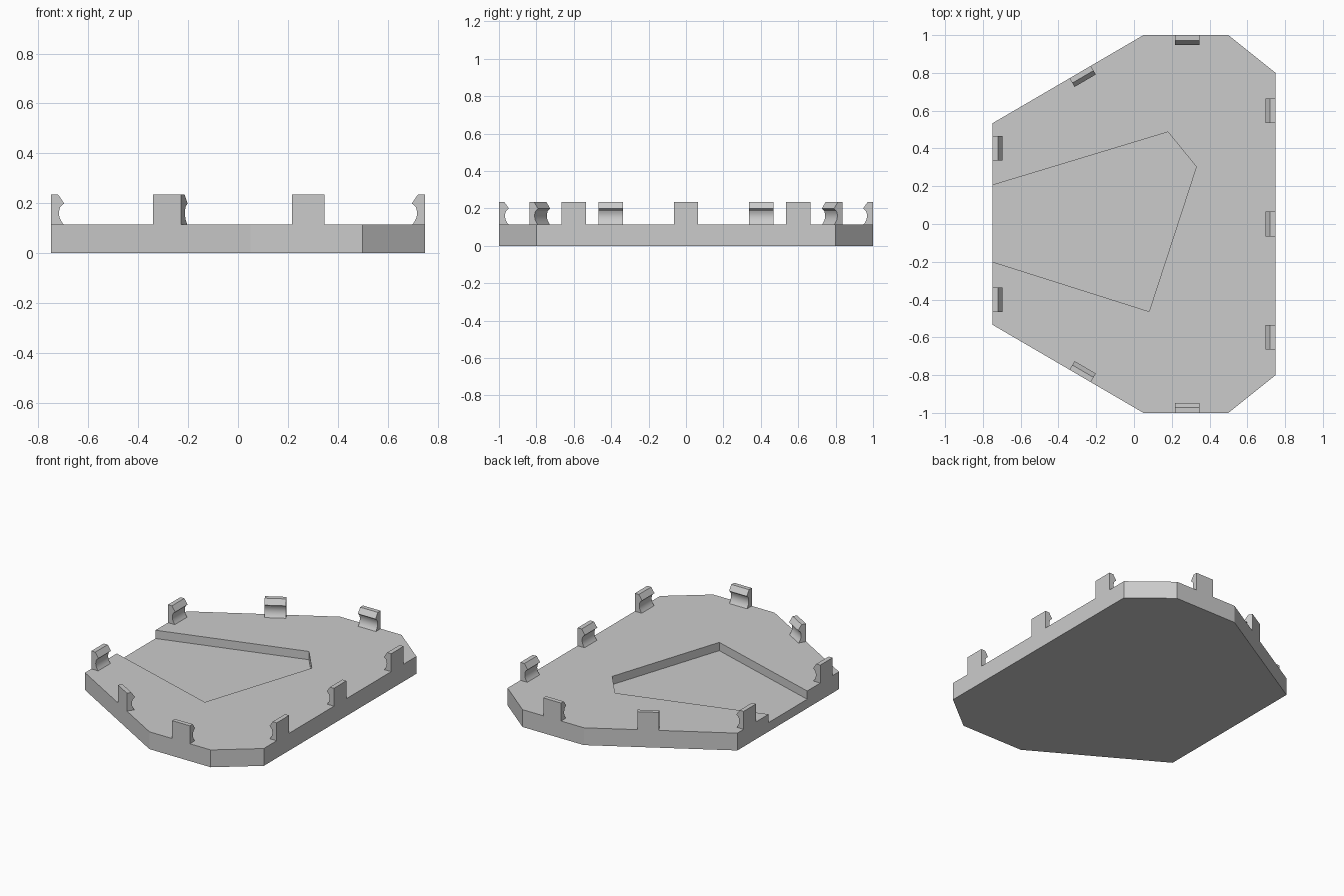
import bpy, bmesh, math
from mathutils import Vector

if "Cube" in bpy.data.objects:
    bpy.data.objects.remove(bpy.data.objects["Cube"], do_unlink=True)

grey = bpy.data.materials.new("light_grey")
grey.use_nodes = True
grey.diffuse_color = (0.6, 0.6, 0.6, 1)
grey.node_tree.nodes["Principled BSDF"].inputs["Base Color"].default_value = (0.6, 0.6, 0.6, 1)


def prism(name, points, offset):
    """Extrude a closed polygon along an offset vector."""
    bm = bmesh.new()
    face = bm.faces.new([bm.verts.new(p) for p in points])
    top = bmesh.ops.extrude_face_region(bm, geom=[face])["geom"]
    bmesh.ops.translate(bm, vec=offset, verts=[v for v in top if isinstance(v, bmesh.types.BMVert)])
    bmesh.ops.recalc_face_normals(bm, faces=bm.faces)
    mesh = bpy.data.meshes.new(name)
    bm.to_mesh(mesh)
    bm.free()
    mesh.materials.append(grey)
    obj = bpy.data.objects.new(name, mesh)
    bpy.context.collection.objects.link(obj)
    return obj


def activate(obj):
    bpy.ops.object.select_all(action="DESELECT")
    obj.select_set(True)
    bpy.context.view_layer.objects.active = obj


TOP, FLOOR = 0.115, 0.06

# Base plate: mirrored eight-sided outline
half = [(-0.75, 0.533), (0.05, 1), (0.5, 1), (0.75, 0.8)]
outline = half + [(x, -y) for x, y in reversed(half)]
plate = prism("base_plate", [(x, y, 0) for x, y in outline], (0, 0, TOP))

# Shallow pocket that runs out through the left-hand edge
pocket = [(-0.85, 0.175), (0.18, 0.487), (0.33, 0.303), (0.08, -0.463), (-0.85, -0.168)]
cutter = prism("pocket_cutter", [(x, y, FLOOR) for x, y in pocket], (0, 0, 0.2))
cutter.hide_render = True
cut = plate.modifiers.new("pocket", "BOOLEAN")
cut.operation = "DIFFERENCE"
cut.solver = "EXACT"
cut.object = cutter
activate(plate)
bpy.ops.object.modifier_apply(modifier="pocket")
bpy.data.objects.remove(cutter, do_unlink=True)

# Clip profile (inward distance, height): curved neck below a hooked tip
foot, pull, neck = Vector((0.05, TOP)), Vector((0.022, 0.15)), Vector((0.038, 0.186))
profile = [Vector((0, TOP))]
for i in range(9):
    t = i / 8
    profile.append(foot * (1 - t) ** 2 + pull * 2 * t * (1 - t) + neck * t * t)
profile += [(0.053, 0.199), (0.029, 0.234), (0, 0.234)]
WIDTH = 0.13


def clip(name, x, y, inward):
    obj = prism(name, [(-WIDTH / 2, d, z) for d, z in profile], (WIDTH, 0, 0))
    obj.location = (x, y, 0)
    obj.rotation_euler.z = math.atan2(-inward[0], inward[1])
    activate(obj)
    bpy.ops.object.shade_smooth_by_angle(angle=math.radians(25))


# Snap clips around the rim, mirrored front to back
slope = (1 - 0.533) / 0.8
clip("clip_side_middle", 0.75, 0, (-1, 0))
for label, s in (("back", 1), ("front", -1)):
    clip("clip_side_" + label, 0.75, 0.6 * s, (-1, 0))
    clip("clip_end_" + label, 0.282, s, (0, -s))
    clip("clip_slant_" + label, -0.285, s * (0.533 + 0.465 * slope), (slope, -s))
    clip("clip_open_side_" + label, -0.75, 0.402 * s, (1, 0))
